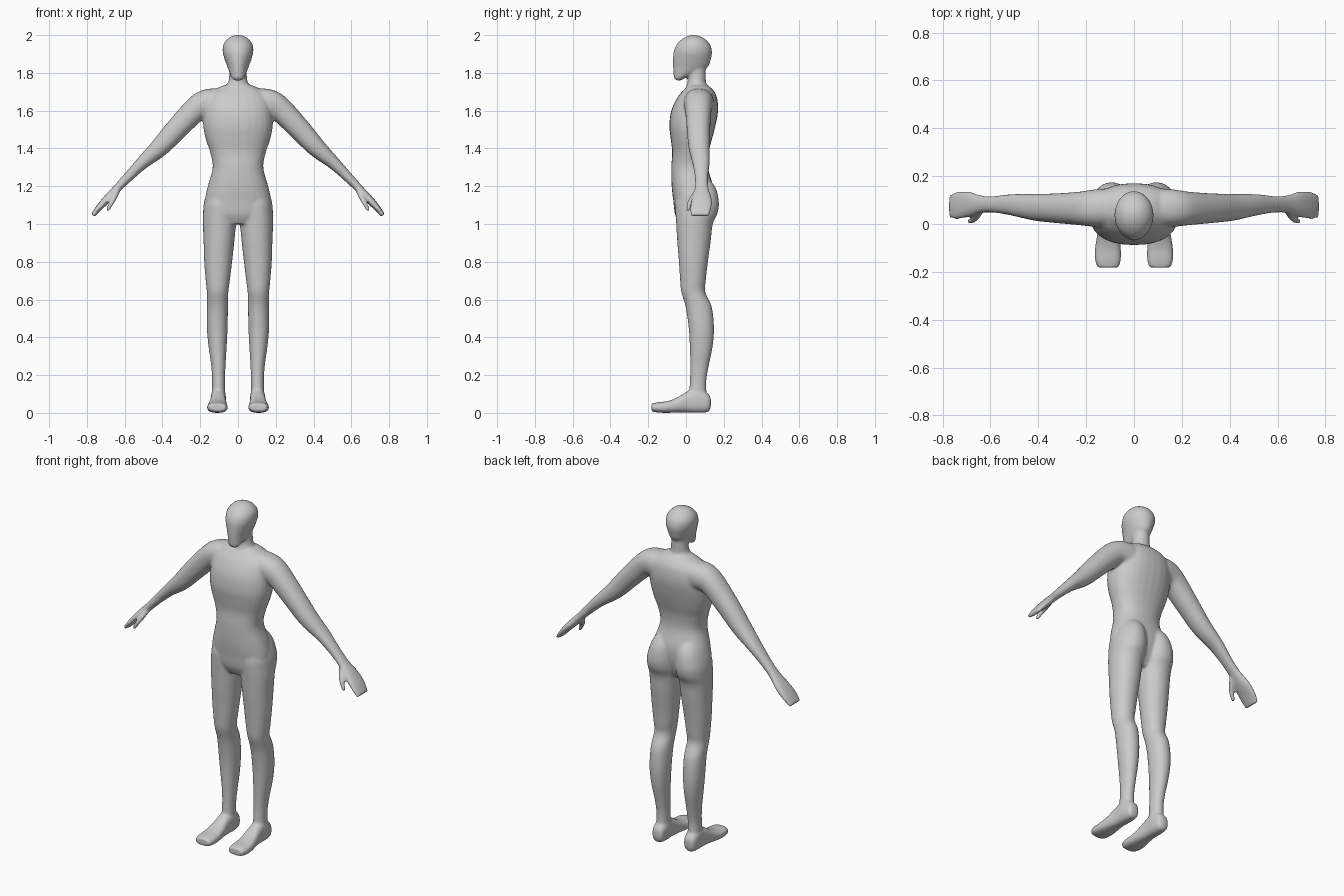
import bpy, bmesh
from math import cos, sin, pi
from mathutils import Vector

bm = bmesh.new()
N = 28


def spline(rows, steps=5):
    """Catmull-Rom interpolation of section rows."""
    out = []
    for i in range(len(rows) - 1):
        p0, p1 = rows[max(i - 1, 0)], rows[i]
        p2, p3 = rows[i + 1], rows[min(i + 2, len(rows) - 1)]
        for s in range(steps):
            t = s / steps
            out.append([0.5 * (2 * b + (c - a) * t + (2 * a - 5 * b + 4 * c - d) * t * t
                               + (3 * b - a - 3 * c + d) * t ** 3)
                        for a, b, c, d in zip(p0, p1, p2, p3)])
    return out + [list(rows[-1])]


def loft(rings, power=2.0, side=1):
    """Closed skin through superellipse rings (centre, u axis, v axis)."""
    def pw(v):
        return (abs(v) ** (2 / power)) * (1 if v >= 0 else -1)
    loops = []
    for c, u, v in rings:
        loop = []
        for k in range(N):
            a = 2 * pi * k / N
            p = Vector(c) + Vector(u) * pw(cos(a)) + Vector(v) * pw(sin(a))
            loop.append(bm.verts.new((p.x * side, p.y, p.z)))
        loops.append(loop)
    faces = [bm.faces.new(loops[0]), bm.faces.new(loops[-1])]
    for a, b in zip(loops, loops[1:]):
        for k in range(N):
            j = (k + 1) % N
            faces.append(bm.faces.new((a[k], a[j], b[j], b[k])))
    bmesh.ops.recalc_face_normals(bm, faces=faces)


def upright(rows, power=2.0, side=1):
    """Rows: z, centre x, half width, front y, back y."""
    loft([((x, (f + b) / 2, z), (w, 0, 0), (0, (b - f) / 2, 0))
          for z, x, w, f, b in spline(rows)], power, side)


def limb(rows, power=2.0, side=1):
    """Rows: x, y, z, radius in the front plane, radius along y."""
    pts = spline(rows)
    rings = []
    for i, (x, y, z, r, ry) in enumerate(pts):
        a, b = pts[max(i - 1, 0)], pts[min(i + 1, len(pts) - 1)]
        d = Vector((b[0] - a[0], 0, b[2] - a[2])).normalized()
        rings.append(((x, y, z), (-d.z * r, 0, d.x * r), (0, ry, 0)))
    loft(rings, power, side)


# Head
upright([(1.760, 0, .022, -.052, -.025), (1.775, 0, .034, -.064, .0),
         (1.80, 0, .045, -.067, .06), (1.83, 0, .056, -.069, .115),
         (1.87, 0, .070, -.069, .131), (1.91, 0, .081, -.066, .138),
         (1.95, 0, .078, -.05, .128), (1.98, 0, .056, -.02, .10),
         (1.996, 0, .028, .012, .068), (2.001, 0, .006, .035, .046)])
# Neck
upright([(1.66, 0, .085, -.01, .13), (1.71, 0, .078, -.002, .125),
         (1.74, 0, .058, .006, .108), (1.77, 0, .048, .01, .105),
         (1.84, 0, .046, .01, .105)])
# Torso
upright([(1.0, 0, .10, -.035, .09), (1.05, 0, .165, -.058, .12),
         (1.12, 0, .176, -.067, .14), (1.2, 0, .160, -.076, .142),
         (1.3, 0, .134, -.078, .117), (1.38, 0, .148, -.073, .12),
         (1.45, 0, .171, -.081, .138), (1.52, 0, .184, -.088, .156),
         (1.6, 0, .182, -.078, .170), (1.67, 0, .165, -.045, .164),
         (1.71, 0, .125, -.012, .143), (1.735, 0, .075, .01, .115)], 2.3)

for s in (1, -1):
    # Leg with buttock
    upright([(1.27, .075, .03, .02, .09), (1.2, .083, .068, -.03, .153),
             (1.12, .092, .087, -.055, .174), (1.06, .095, .090, -.056, .168),
             (1.0, .098, .088, -.052, .142), (.9, .101, .081, -.046, .13),
             (.8, .105, .074, -.038, .116), (.7, .107, .064, -.031, .105),
             (.64, .108, .057, -.025, .102), (.56, .109, .056, -.002, .137),
             (.45, .110, .055, .014, .148), (.35, .108, .048, .02, .141),
             (.25, .104, .038, .022, .121), (.16, .103, .034, .02, .107),
             (.06, .104, .037, .012, .112)], 2.1, s)
    # Foot: y, centre x, half width, bottom z, top z
    foot = [(.132, .104, .018, .035, .075), (.118, .104, .034, .006, .10),
            (.07, .104, .041, .0, .13), (.01, .105, .041, .002, .115),
            (-.05, .107, .048, .002, .08), (-.1, .109, .054, .0, .062),
            (-.15, .109, .054, .002, .056), (-.182, .108, .045, .008, .050)]
    loft([((x, y, (a + b) / 2), (w, 0, 0), (0, 0, (b - a) / 2))
          for y, x, w, a, b in spline(foot)], 2.6, s)
    # Arm and flat mitten hand
    limb([(.06, .068, 1.64, .075, .075), (.12, .068, 1.64, .078, .08),
          (.175, .066, 1.635, .074, .077), (.228, .065, 1.603, .066, .070),
          (.325, .066, 1.503, .059, .062), (.415, .070, 1.405, .050, .056),
          (.51, .080, 1.32, .034, .045), (.584, .082, 1.246, .026, .035),
          (.64, .083, 1.188, .022, .037), (.69, .083, 1.135, .022, .053),
          (.735, .078, 1.087, .017, .058), (.768, .073, 1.045, .012, .050)], 2.2, s)
    # Thumb
    limb([(.635, .07, 1.185, .015, .018), (.653, .04, 1.145, .016, .018),
          (.672, .018, 1.108, .013, .014), (.692, .010, 1.07, .010, .010)], 2, s)

mesh = bpy.data.meshes.new("body")
bm.to_mesh(mesh)
bm.free()
body = bpy.data.objects.new("body", mesh)
bpy.context.collection.objects.link(body)

# Fuse the parts into one skin and soften the joins
fuse = body.modifiers.new("fuse", "REMESH")
fuse.mode = "VOXEL"
fuse.voxel_size = 0.007
fuse.use_smooth_shade = True
soften = body.modifiers.new("soften", "SMOOTH")
soften.factor = 0.5
soften.iterations = 8
